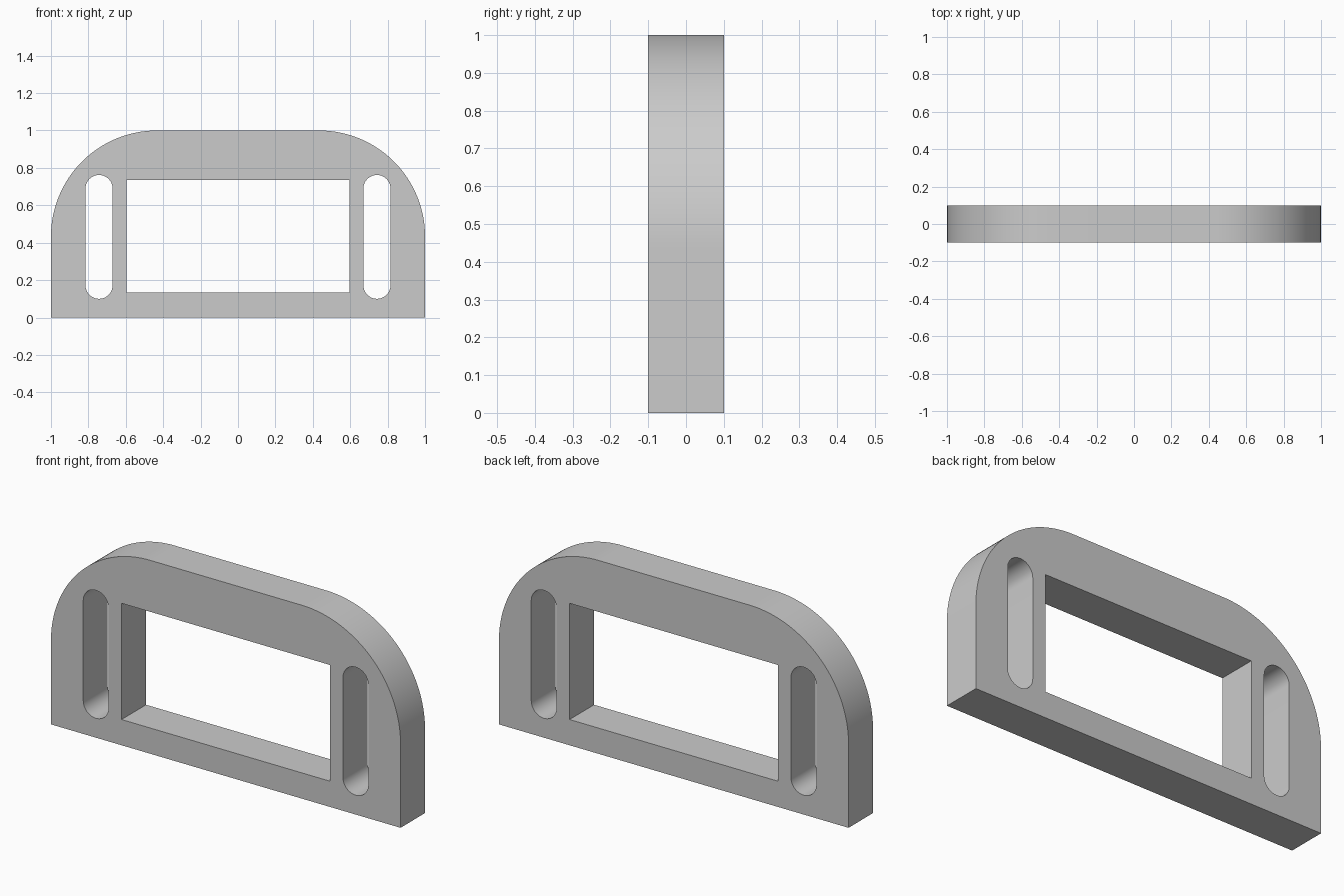
import bpy, bmesh, math

cube = bpy.data.objects.get("Cube")
if cube:
    bpy.data.objects.remove(cube, do_unlink=True)

HALF_THICK = 0.1
CORNER_R = 0.567
SLOT_R = 0.0725
SLOT_X = 0.743


def arc(cx, cz, r, start, end, steps):
    """Points along a circular arc, angles in degrees."""
    angles = [math.radians(start + (end - start) * i / steps) for i in range(steps + 1)]
    return [(cx + r * math.cos(a), cz + r * math.sin(a)) for a in angles]


def slot(cx, bottom, top, r):
    """Upright slot with round ends."""
    return arc(cx, top - r, r, 0, 180, 24) + arc(cx, bottom + r, r, 180, 360, 24)


def add_loop(curve, points):
    spline = curve.splines.new("POLY")
    spline.points.add(len(points) - 1)
    for p, (x, z) in zip(spline.points, points):
        p.co = (x, z, 0, 1)
    spline.use_cyclic_u = True


# Plate profile: rounded top corners, window and two slots
curve = bpy.data.curves.new("frame_profile", "CURVE")
curve.dimensions = "2D"
curve.fill_mode = "BOTH"
curve.extrude = HALF_THICK
c = 1 - CORNER_R
add_loop(curve, [(-1, 0), (1, 0)] + arc(c, c, CORNER_R, 0, 90, 40)
         + arc(-c, c, CORNER_R, 90, 180, 40))
add_loop(curve, [(-0.596, 0.133), (0.596, 0.133), (0.596, 0.734), (-0.596, 0.734)])
for side in (-1, 1):
    add_loop(curve, slot(side * SLOT_X, 0.1, 0.762, SLOT_R))

# Turn the profile into a solid standing upright
frame = bpy.data.objects.new("slotted_frame_plate", curve)
bpy.context.collection.objects.link(frame)
frame.rotation_euler.x = math.pi / 2
bpy.ops.object.select_all(action="DESELECT")
frame.select_set(True)
bpy.context.view_layer.objects.active = frame
bpy.ops.object.convert(target="MESH")
frame = bpy.context.object
bpy.ops.object.transform_apply(location=False, rotation=True, scale=False)

bm = bmesh.new()
bm.from_mesh(frame.data)
bmesh.ops.remove_doubles(bm, verts=bm.verts, dist=0.0001)
bmesh.ops.recalc_face_normals(bm, faces=bm.faces)
bm.to_mesh(frame.data)
bm.free()
bpy.ops.object.shade_smooth_by_angle(angle=math.radians(30))

# Plain grey
grey = bpy.data.materials.new("light_grey")
grey.use_nodes = True
colour = (0.6, 0.6, 0.6, 1)
grey.diffuse_color = colour
grey.node_tree.nodes["Principled BSDF"].inputs["Base Color"].default_value = colour
frame.data.materials.clear()
frame.data.materials.append(grey)
